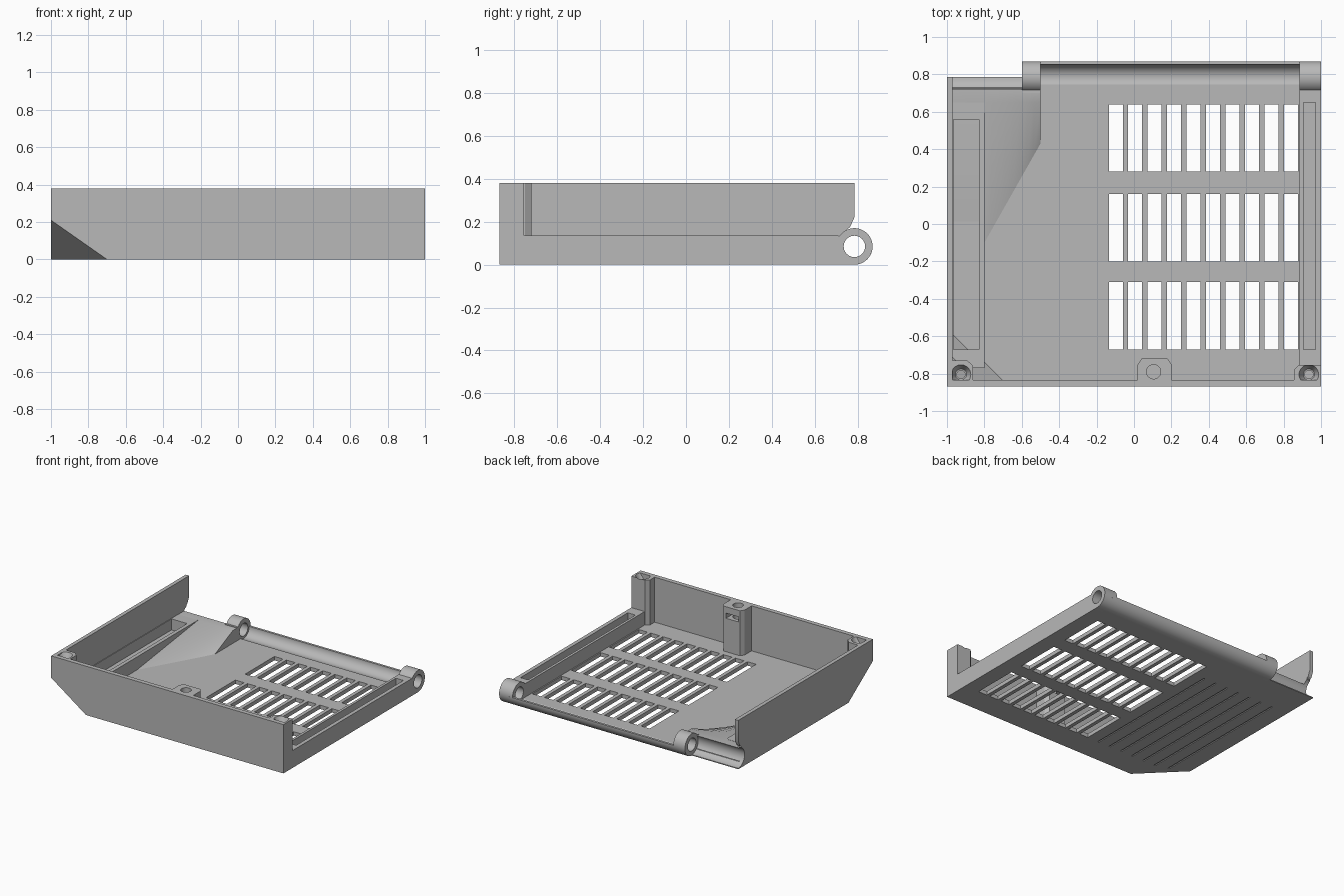
import bpy, bmesh, math
from mathutils import Vector

cube = bpy.data.objects.get("Cube")
if cube:
    bpy.data.objects.remove(cube)

grey = bpy.data.materials.new("matte_grey")
grey.use_nodes = True
grey.diffuse_color = (0.48, 0.48, 0.48, 1)
grey.node_tree.nodes["Principled BSDF"].inputs["Base Color"].default_value = grey.diffuse_color

AXIS_Y, AXIS_Z, BARREL, BORE = 0.785, 0.085, 0.085, 0.05
FRONT, BACK, HEIGHT, FLOOR, LEDGE = -0.87, 0.785, 0.38, 0.03, 0.135
parts = []


def finish(name, bm, cutter=False):
    bmesh.ops.recalc_face_normals(bm, faces=bm.faces)
    mesh = bpy.data.meshes.new(name)
    bm.to_mesh(mesh)
    bm.free()
    mesh.materials.append(grey)
    ob = bpy.data.objects.new(name, mesh)
    bpy.context.collection.objects.link(ob)
    ob.hide_render = cutter
    if not cutter:
        parts.append(ob)
    return ob


def loft(name, rings, cutter=False):
    """Solid through matching rings of points, capped at both ends."""
    bm = bmesh.new()
    rows = [[bm.verts.new(p) for p in ring] for ring in rings]
    n = len(rows[0])
    for a, b in zip(rows, rows[1:]):
        for i in range(n):
            j = (i + 1) % n
            bm.faces.new((a[i], a[j], b[j], b[i]))
    bm.faces.new(rows[0])
    bm.faces.new(rows[-1])
    return finish(name, bm, cutter)


def along_x(name, pts, x0, x1, cutter=False):
    return loft(name, [[(x, y, z) for y, z in pts] for x in (x0, x1)], cutter)


def along_z(name, pts, z0, z1):
    return loft(name, [[(x, y, z) for x, y in pts] for z in (z0, z1)])


def boxes(name, bounds, cutter=False):
    bm = bmesh.new()
    for x0, x1, y0, y1, z0, z1 in bounds:
        lo, hi = Vector((x0, y0, z0)), Vector((x1, y1, z1))
        for v in bmesh.ops.create_cube(bm, size=1)["verts"]:
            v.co = (lo + hi) / 2 + v.co * (hi - lo)
    return finish(name, bm, cutter)


def arc(r, a0, a1, steps=24):
    angles = [math.radians(a0 + (a1 - a0) * i / steps) for i in range(steps + 1)]
    return [(AXIS_Y + r * math.cos(a), AXIS_Z + r * math.sin(a)) for a in angles]


def corner(name, inset, scale, cutter=False):
    """Tetrahedron at the front corner of the -x side."""
    bm = bmesh.new()
    apex = Vector((-1 - inset, FRONT - inset, -inset))
    legs = [Vector(), Vector((0.3, 0, 0)), Vector((0, 0.3, 0)), Vector((0, 0, 0.21))]
    a, b, c, d = [bm.verts.new(apex + leg * scale) for leg in legs]
    for f in ((a, b, c), (a, b, d), (a, c, d), (b, c, d)):
        bm.faces.new(f)
    return finish(name, bm, cutter)


def screw_hole(name, x, y, profile):
    rings = []
    for z, r in profile:
        turn = [math.tau * i / 32 for i in range(32)]
        rings.append([(x + r * math.cos(a), y + r * math.sin(a), z) for a in turn])
    return loft(name, rings, True)


def cut(ob, *cutters):
    for c in cutters:
        mod = ob.modifiers.new("cut", "BOOLEAN")
        mod.operation, mod.solver, mod.object = "DIFFERENCE", "EXACT", c
    bpy.context.view_layer.update()
    graph = bpy.context.evaluated_depsgraph_get()
    mesh = bpy.data.meshes.new_from_object(ob.evaluated_get(graph))
    ob.modifiers.clear()
    ob.data = mesh


# Shared cutters
corner_cut = corner("corner_cutter", 0.1, 2.143, True)
bore = along_x("bore_cutter", arc(BORE, 0, 345, 23), -1.1, 1.1, True)
cove = along_x("cove_cutter", arc(0.078, 0, 350, 35), -1.1, -0.6, True)
slots = boxes("slot_cutter", [(-0.965, -0.83, -0.67, 0.56, 0.045, 0.3),
                              (0.905, 0.97, -0.67, 0.65, 0.045, 0.3)], True)

# Floor with three rows of vents and shallow grooves underneath
vents = [(x, x + 0.075, y, y + 0.36, -0.1, 0.1)
         for x in [-0.135 + 0.104 * i for i in range(10)] for y in (-0.67, -0.2, 0.28)]
vents += [(x, x + 0.012, -0.67, 0.5, -0.1, 0.006)
          for x in [-0.135 - 0.104 * i for i in range(1, 8)]]
vent_cut = boxes("vent_cutter", vents, True)
floor = boxes("floor", [(-1, 1, FRONT, 0.71, 0, FLOOR)])
cut(floor, vent_cut, corner_cut)
rear_edge = boxes("rear_floor_edge", [(-1, -0.6, 0.7, BACK, 0, FLOOR)])
cut(rear_edge, cove)

# Curled lip along the back
lip = [(0.7, 0)] + arc(BARREL, -90, 0) + arc(0.067, 0, -125) + [(0.7, FLOOR)]
along_x("rear_lip", lip, -0.55, 0.93)

# Hinge barrels
barrel = arc(BARREL, -90, 145, 36) + [(0.7, 0.134), (0.7, 0)]
for name, x0, x1 in (("right_hinge", -0.6, -0.5), ("left_hinge", 0.885, 1)):
    cut(along_x(name, barrel, x0, x1), bore)

# Warped ramp rising to the hinge on the tall side
rings = []
for i in range(9):
    x = -0.8 + 0.3 * i / 8
    y0 = -0.1 + 0.53 * i / 8
    rings.append([(x, y0, 0.01), (x, y0, FLOOR), (x, 0.65, 0.13), (x, 0.725, 0.13), (x, 0.725, 0.01)])
rings.insert(0, [(-0.98, y, z) for x, y, z in rings[0]])
cut(loft("hinge_ramp", rings), cove, slots)

# Walls
cut(boxes("front_wall", [(-1, 1, FRONT, -0.835, 0, HEIGHT)]), corner_cut)
side = [(FRONT, 0), (BACK, 0), (BACK, 0.05), (0.75, 0.165), (0.765, 0.175), (BACK, 0.22),
        (BACK, HEIGHT), (FRONT, HEIGHT)]
cut(along_x("right_wall", side, -1, -0.97), cove, corner_cut)
cut(boxes("left_low_wall", [(0.885, 1, FRONT, 0.71, 0, LEDGE)]), slots)
cut(boxes("right_ledge", [(-0.98, -0.8, -0.77, 0.65, 0.01, 0.131)]), slots, corner_cut)
cut(corner("corner_panel", 0, 1.25), corner_cut)

# Screw posts
sink = [(0.12, 0.022), (0.335, 0.022), (0.335, 0.03), (0.385, 0.055)]
post = [(-1, FRONT), (-0.86, FRONT), (-0.86, -0.76), (-0.89, -0.73), (-1, -0.73)]
cut(along_z("right_post", post, 0, HEIGHT), corner_cut,
    screw_hole("right_screw_cutter", -0.925, -0.805, sink))
post = [(0.855, FRONT), (1, FRONT), (1, -0.755), (0.88, -0.755), (0.855, -0.78)]
cut(along_z("left_post", post, 0, HEIGHT),
    screw_hole("left_screw_cutter", 0.935, -0.805, sink))
post = [(0.02, -0.85), (0.02, -0.75), (0.04, -0.72), (0.18, -0.72), (0.2, -0.75), (0.2, -0.85)]
cut(along_z("centre_post", post, 0, HEIGHT),
    screw_hole("centre_screw_cutter", 0.105, -0.79, [(0.15, 0.038), (0.4, 0.038)]),
    boxes("nut_slot_cutter", [(0.05, 0.16, -0.83, -0.7, 0.29, 0.33)], True))

# Remove the cutters and smooth the curved faces
for ob in [o for o in bpy.data.objects if o.name.endswith("_cutter")]:
    bpy.data.objects.remove(ob)
bpy.ops.object.select_all(action="DESELECT")
for ob in parts:
    ob.select_set(True)
bpy.context.view_layer.objects.active = floor
bpy.ops.object.shade_smooth_by_angle(angle=math.radians(30))
